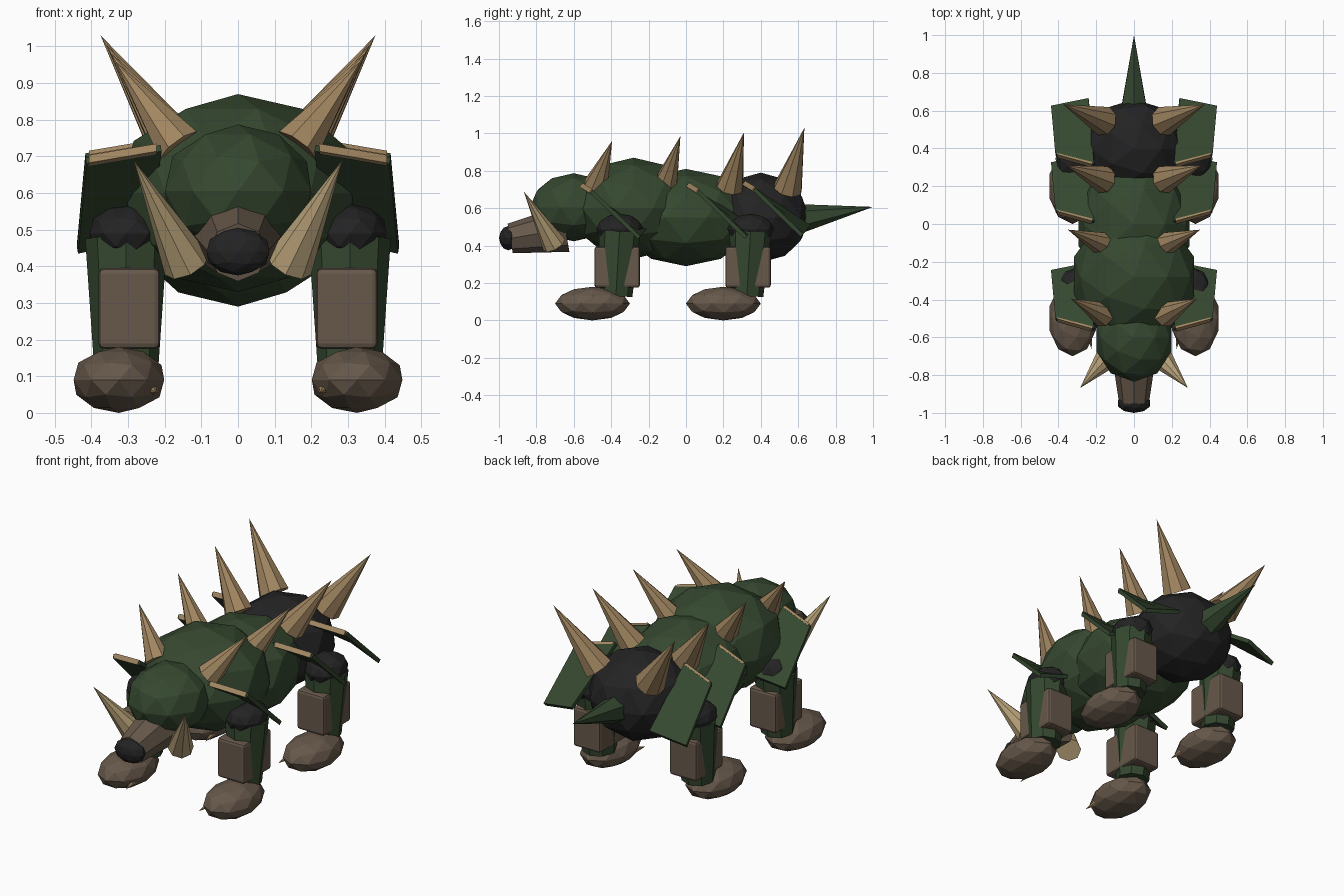
import bpy
import bmesh
from mathutils import Vector

if "Cube" in bpy.data.objects:
    bpy.data.objects.remove(bpy.data.objects["Cube"])


def material(name, rgb):
    m = bpy.data.materials.new(name)
    m.diffuse_color = (*rgb, 1)
    m.use_nodes = True
    m.node_tree.nodes["Principled BSDF"].inputs["Base Color"].default_value = m.diffuse_color
    return m


GREEN = material("forest green", (0.036, 0.065, 0.029))
BLACK = material("charcoal", (0.017, 0.017, 0.018))
BROWN = material("hide brown", (0.135, 0.098, 0.069))
TAN = material("horn tan", (0.36, 0.24, 0.12))
IVORY = material("tusk ivory", (0.48, 0.36, 0.19))


def finish(name, bm, mat):
    bmesh.ops.recalc_face_normals(bm, faces=bm.faces)
    mesh = bpy.data.meshes.new(name)
    bm.to_mesh(mesh)
    bm.free()
    mesh.materials.append(mat)
    obj = bpy.data.objects.new(name, mesh)
    bpy.context.collection.objects.link(obj)
    return obj


def blob(name, centre, radii, mat):
    """Faceted ellipsoid."""
    bm = bmesh.new()
    bmesh.ops.create_icosphere(bm, subdivisions=2, radius=1)
    bmesh.ops.scale(bm, vec=radii, verts=bm.verts)
    bmesh.ops.translate(bm, vec=centre, verts=bm.verts)
    return finish(name, bm, mat)


def cone(name, start, end, r1, r2, mat, sides=8):
    """Cone or tapered cylinder between two points."""
    start, end = Vector(start), Vector(end)
    axis = end - start
    bm = bmesh.new()
    bmesh.ops.create_cone(bm, cap_ends=True, segments=sides,
                          radius1=r1, radius2=r2, depth=axis.length)
    rot = axis.to_track_quat('Z', 'Y').to_matrix()
    bmesh.ops.rotate(bm, cent=(0, 0, 0), matrix=rot, verts=bm.verts)
    bmesh.ops.translate(bm, vec=(start + end) / 2, verts=bm.verts)
    bmesh.ops.remove_doubles(bm, verts=bm.verts, dist=0.0001)
    return finish(name, bm, mat)


def slab(name, corners, thickness, mat):
    """Thin solid plate spanning four corners."""
    a, b, c, d = [Vector(p) for p in corners]
    n = (c - a).cross(d - b).normalized() * thickness / 2
    bm = bmesh.new()
    top = [bm.verts.new(p + n) for p in (a, b, c, d)]
    low = [bm.verts.new(p - n) for p in (a, b, c, d)]
    bm.faces.new(top)
    bm.faces.new(low[::-1])
    for i in range(4):
        j = (i + 1) % 4
        bm.faces.new((top[i], low[i], low[j], top[j]))
    return finish(name, bm, mat)


def rounded_box(name, centre, size, mat):
    bm = bmesh.new()
    bmesh.ops.create_cube(bm, size=1)
    bmesh.ops.scale(bm, vec=size, verts=bm.verts)
    bmesh.ops.translate(bm, vec=centre, verts=bm.verts)
    bmesh.ops.bevel(bm, geom=bm.edges[:], offset=0.014, segments=2,
                    profile=0.5, affect='EDGES')
    return finish(name, bm, mat)


# Body, head and tail
blob("belly", (0, 0, 0.55), (0.31, 0.37, 0.26), GREEN)
blob("shoulders", (0, -0.28, 0.6), (0.335, 0.34, 0.27), GREEN)
blob("rump", (0, 0.40, 0.55), (0.275, 0.26, 0.24), BLACK)
blob("head", (0, -0.60, 0.605), (0.21, 0.235, 0.182), GREEN)
cone("snout", (0, -0.645, 0.49), (0, -0.94, 0.438), 0.125, 0.08, BROWN)
blob("nose", (0, -0.95, 0.44), (0.09, 0.05, 0.065), BLACK)
cone("tail", (0, 0.55, 0.535), (0, 1.0, 0.607), 0.09, 0, GREEN, 6)

# Back spikes: base y, base z, tip y, tip z, tip x, radius
SPIKES = [
    (-0.48, 0.725, -0.395, 0.96, 0.335, 0.068),
    (-0.11, 0.725, -0.030, 0.985, 0.350, 0.068),
    (0.235, 0.715, 0.310, 1.005, 0.360, 0.075),
    (0.545, 0.705, 0.633, 1.03, 0.375, 0.080),
]
# Side plates: shift along y and z
PLATES = [("front", -0.87, -0.012), ("middle", -0.30, -0.01), ("rear", 0, 0)]

for s, side in ((-1, "left"), (1, "right")):
    cone(f"tusk_{side}", (s * 0.14, -0.705, 0.405),
         (s * 0.285, -0.868, 0.69), 0.066, 0, IVORY)

    for i, (by, bz, ty, tz, tx, r) in enumerate(SPIKES):
        cone(f"back_spike_{i + 1}_{side}", (s * 0.16, by, bz),
             (s * tx, ty, tz), r, 0, TAN)

    # Sloping armour plates with a horn-coloured leading edge
    for name, dy, dz in PLATES:
        corners = [(0.21, 0.31, 0.735), (0.415, 0.365, 0.70),
                   (0.438, 0.62, 0.455), (0.24, 0.66, 0.50)]
        pts = [Vector((s * x, y + dy, z + dz)) for x, y, z in corners]
        slab(f"side_plate_{name}_{side}", pts, 0.022, GREEN)
        a, b, c, d = pts
        strip = [a.lerp(b, 0.06) + (a - d) * 0.015,
                 a.lerp(b, 0.96) + (b - c) * 0.015,
                 a.lerp(b, 0.96) + (c - b) * 0.02,
                 a.lerp(b, 0.06) + (d - a) * 0.02]
        slab(f"plate_trim_{name}_{side}", strip, 0.027, TAN)

    # Legs: joint, limb, guard, foot and claw
    for dy, end in ((0, "front"), (0.70, "hind")):
        tag = f"{end}_{side}"
        blob(f"leg_joint_{tag}", (s * 0.305, -0.355 + dy, 0.49),
             (0.105, 0.125, 0.08), BLACK)
        cone(f"leg_{tag}", (s * 0.305, -0.375 + dy, 0.13),
             (s * 0.305, -0.355 + dy, 0.475), 0.088, 0.112, GREEN)
        rounded_box(f"leg_guard_{tag}", (s * 0.297, -0.368 + dy, 0.285),
                    (0.167, 0.243, 0.22), BROWN)
        blob(f"foot_{tag}", (s * 0.325, -0.50 + dy, 0.09),
             (0.13, 0.2, 0.09), BROWN)
        cone(f"claw_{tag}", (s * 0.235, -0.58 + dy, 0.065),
             (s * 0.225, -0.665 + dy, 0.055), 0.018, 0, TAN, 6)
